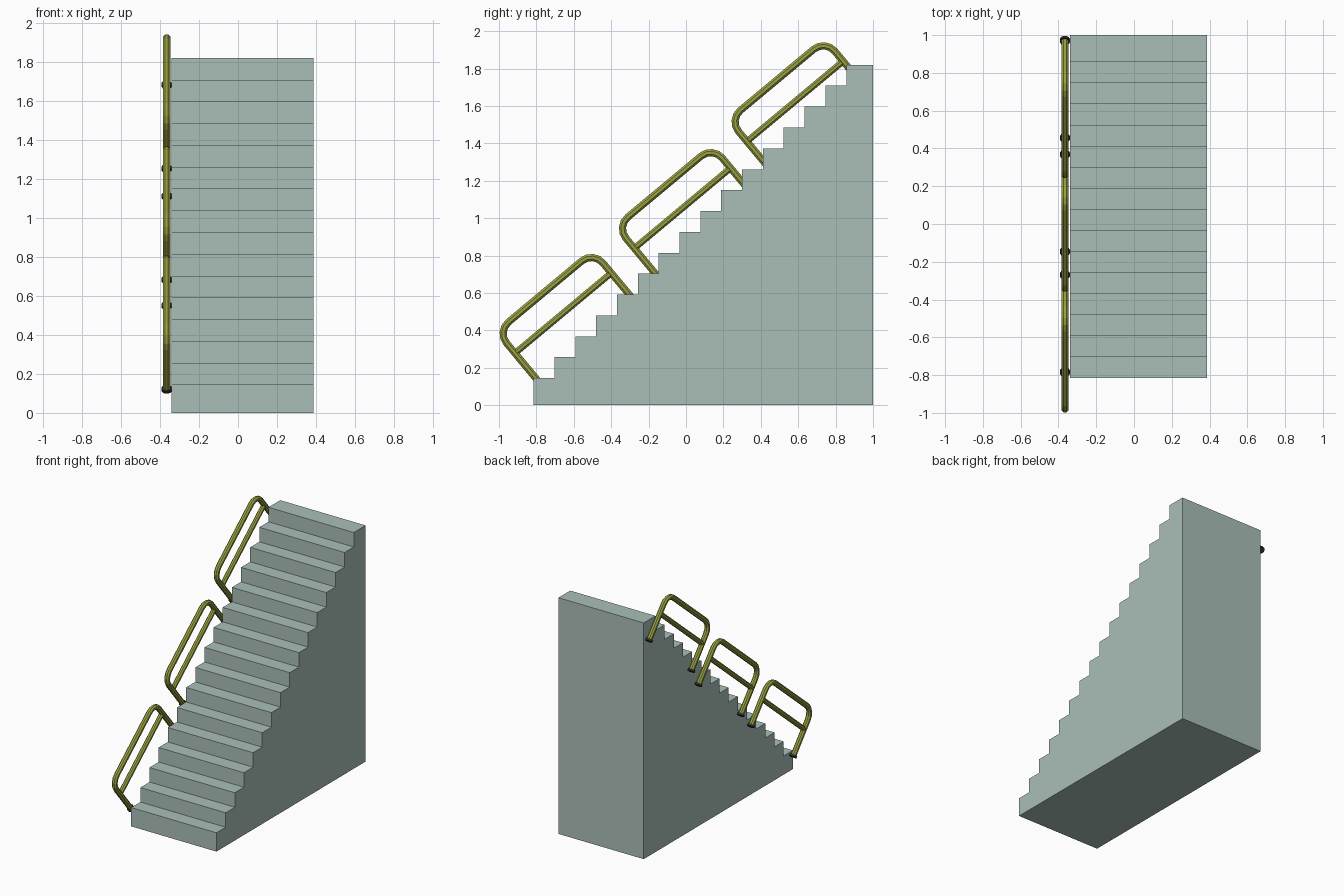
import bpy, bmesh, math
from mathutils import Vector

if "Cube" in bpy.data.objects:
    bpy.data.objects.remove(bpy.data.objects["Cube"])


def material(name, rgb):
    m = bpy.data.materials.new(name)
    m.diffuse_color = (*rgb, 1)
    m.use_nodes = True
    m.node_tree.nodes["Principled BSDF"].inputs["Base Color"].default_value = m.diffuse_color
    return m


STONE = material("pale grey green", (0.40, 0.52, 0.48))
OLIVE = material("olive metal", (0.33, 0.36, 0.055))
DARK = material("dark foot", (0.03, 0.03, 0.025))


def finish(name, bm, mat):
    bmesh.ops.recalc_face_normals(bm, faces=bm.faces)
    me = bpy.data.meshes.new(name)
    bm.to_mesh(me)
    bm.free()
    me.materials.append(mat)
    ob = bpy.data.objects.new(name, me)
    bpy.context.collection.objects.link(ob)
    return ob


def sweep(bm, path, radius, sides=8):
    """Capped tube along a path lying in a plane of constant x."""
    rings = []
    for i, p in enumerate(path):
        a = (p - path[i - 1]).normalized() if i else None
        b = (path[i + 1] - p).normalized() if i < len(path) - 1 else None
        t = ((a or b) + (b or a)).normalized()
        n = Vector((0, -t.z, t.y))
        stretch = 1 / t.dot(a or b)          # keep mitred thickness
        ring = []
        for k in range(sides):
            ang = math.tau * (k + 0.5) / sides
            ring.append(bm.verts.new(p + Vector((radius * math.cos(ang), 0, 0))
                                     + n * (radius * stretch * math.sin(ang))))
        rings.append(ring)
    for r, s in zip(rings, rings[1:]):
        for k in range(sides):
            j = (k + 1) % sides
            bm.faces.new((r[k], r[j], s[j], s[k]))
    bm.faces.new(rings[0])
    bm.faces.new(rings[-1])


# Solid staircase: stepped side profile extruded across x
STEPS, Y0, Y_LAST, Z0, Z1 = 16, -0.815, 0.857, 0.145, 1.82
X0, X1 = -0.34, 0.387
run, rise = (Y_LAST - Y0) / (STEPS - 1), (Z1 - Z0) / (STEPS - 1)
profile = [(Y0, 0)]
for i in range(STEPS):
    y, z = Y0 + i * run, Z0 + i * rise
    y_next = y + run if i < STEPS - 1 else 1.0
    profile += [(y, z), (y_next, z)]
profile.append((1.0, 0))
bm = bmesh.new()
side = bm.faces.new([bm.verts.new((X0, y, z)) for y, z in profile])
ext = bmesh.ops.extrude_face_region(bm, geom=[side])
bmesh.ops.translate(bm, vec=(X1 - X0, 0, 0),
                    verts=[v for v in ext["geom"] if isinstance(v, bmesh.types.BMVert)])
finish("staircase", bm, STONE)

# Tilted hoop handrails on the left side
TILT = math.radians(39.8)
U = Vector((0, math.cos(TILT), math.sin(TILT)))      # along the rail
V = Vector((0, -math.sin(TILT), math.cos(TILT)))     # along the posts
LENGTH, HEIGHT, MID, BEND, TUBE = 0.67, 0.36, 0.21, 0.08, 0.0205

for n, (y, z) in enumerate([(-0.78, 0.117), (-0.142, 0.678), (0.46, 1.249)], 1):
    base = Vector((-0.366, y, z))

    def at(u, v):
        return base + U * u + V * v

    # hoop with rounded corners
    path = [at(0, 0)]
    for cu, start in ((BEND, 180), (LENGTH - BEND, 90)):
        for k in range(5):
            a = math.radians(start - 90 * k / 4)
            path.append(at(cu + BEND * math.cos(a), HEIGHT - BEND + BEND * math.sin(a)))
    path.append(at(LENGTH, 0))
    bm = bmesh.new()
    sweep(bm, path, TUBE)
    finish(f"handrail_hoop_{n}", bm, OLIVE)

    # middle bar
    bm = bmesh.new()
    sweep(bm, [at(0, MID), at(LENGTH, MID)], TUBE * 0.9)
    finish(f"middle_bar_{n}", bm, OLIVE)

    # dark collars at the post feet
    bm = bmesh.new()
    for u in (0, LENGTH):
        sweep(bm, [at(u, -0.002), at(u, 0.014)], 0.027, 12)
    finish(f"post_feet_{n}", bm, DARK)
